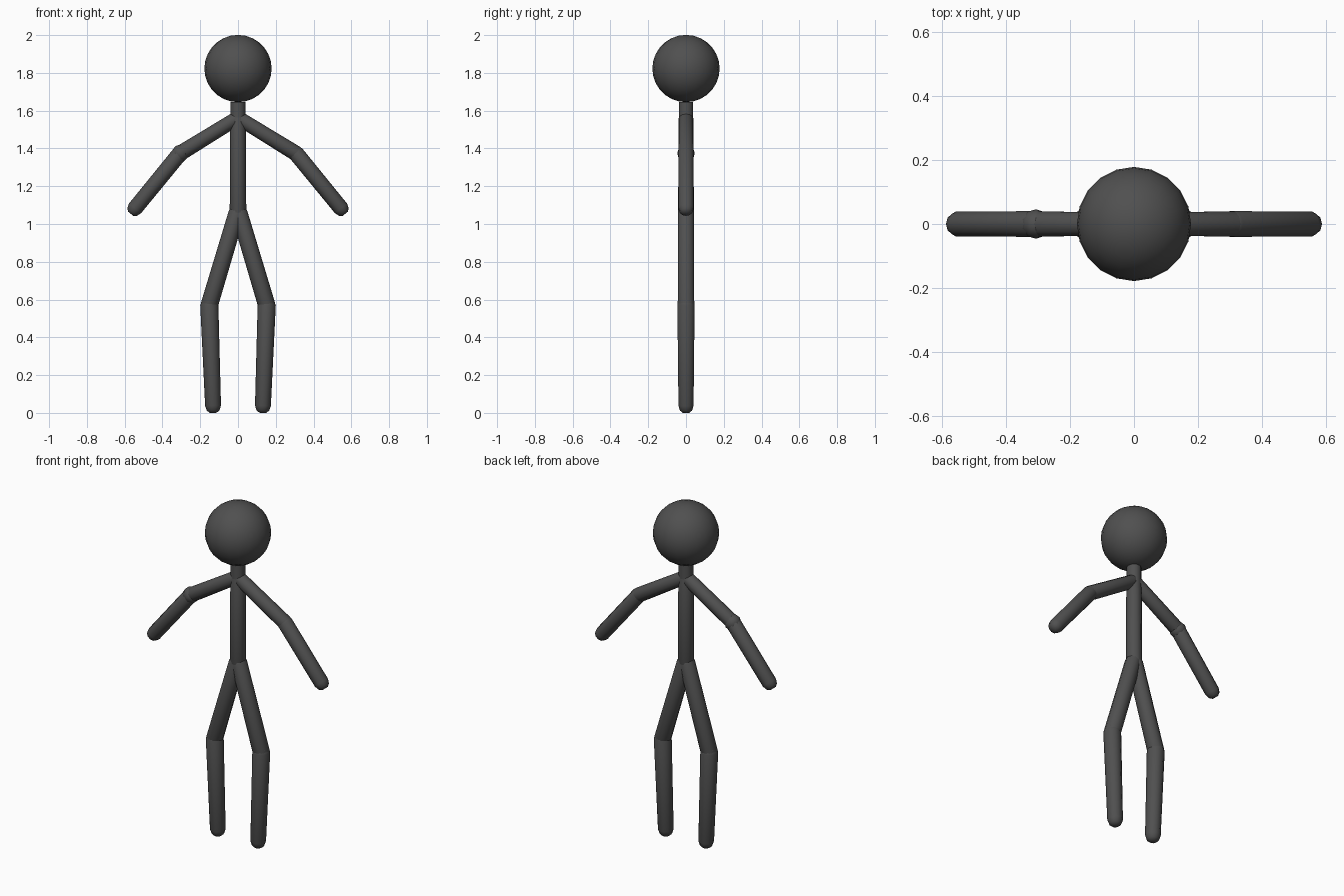
import bpy, bmesh, math
from mathutils import Vector

if "Cube" in bpy.data.objects:
    bpy.data.objects.remove(bpy.data.objects["Cube"])

charcoal = bpy.data.materials.new("charcoal")
charcoal.diffuse_color = (0.08, 0.08, 0.08, 1)
charcoal.use_nodes = True
charcoal.node_tree.nodes["Principled BSDF"].inputs["Base Color"].default_value = charcoal.diffuse_color


def finish(name, bm):
    bmesh.ops.recalc_face_normals(bm, faces=bm.faces)
    mesh = bpy.data.meshes.new(name)
    bm.to_mesh(mesh)
    bm.free()
    mesh.materials.append(charcoal)
    obj = bpy.data.objects.new(name, mesh)
    bpy.context.collection.objects.link(obj)
    bpy.context.view_layer.objects.active = obj
    obj.select_set(True)
    bpy.ops.object.shade_smooth_by_angle(angle=math.radians(50))
    obj.select_set(False)
    return obj


def limb(name, start, end, r0, r1, round0=True, round1=True, sides=10):
    """Tapered tube between two points, with rounded or flat ends."""
    a, b = Vector(start), Vector(end)
    axis = (b - a).normalized()
    side = Vector((0, 1, 0))
    other = axis.cross(side)
    # Rows of (distance along the axis, radius)
    rows = [(0, r0), ((b - a).length, r1)]
    if round0:
        rows = [(-r0 * 0.9, r0 * 0.42), (-r0 * 0.6, r0 * 0.8)] + rows
    if round1:
        length = (b - a).length
        rows += [(length + r1 * 0.6, r1 * 0.8), (length + r1 * 0.9, r1 * 0.42)]
    bm = bmesh.new()
    rings = []
    for d, r in rows:
        ring = []
        for i in range(sides):
            t = math.tau * (i + 0.5) / sides
            ring.append(bm.verts.new(a + axis * d + (side * math.cos(t) + other * math.sin(t)) * r))
        rings.append(ring)
    for low, high in zip(rings, rings[1:]):
        for i in range(sides):
            j = (i + 1) % sides
            bm.faces.new((low[i], low[j], high[j], high[i]))
    bm.faces.new(rings[0])
    bm.faces.new(rings[-1])
    return finish(name, bm)


def ball(name, centre, radius, segments, rings):
    bm = bmesh.new()
    bmesh.ops.create_uvsphere(bm, u_segments=segments, v_segments=rings, radius=radius)
    bmesh.ops.translate(bm, verts=bm.verts, vec=centre)
    return finish(name, bm)


# Head, neck and torso
ball("head", (0, 0, 1.823), 0.178, 20, 14)
limb("neck", (0, 0, 1.55), (0, 0, 1.645), 0.04, 0.04, False, False)
limb("torso", (0, 0, 1.05), (0, 0, 1.56), 0.044, 0.041)

# Arms and legs on both sides
for label, s in (("left", 1), ("right", -1)):
    elbow = (s * 0.308, 0, 1.373)
    knee = (s * 0.152, 0, 0.57)
    limb(label + "_upper_arm", (s * 0.012, 0, 1.555), elbow, 0.038, 0.041)
    limb(label + "_forearm", elbow, (s * 0.545, 0, 1.083), 0.042, 0.041)
    limb(label + "_thigh", (s * 0.006, 0, 1.06), knee, 0.044, 0.046)
    limb(label + "_shin", knee, (s * 0.132, 0, 0.038), 0.048, 0.042)

# Slightly raised elbow joint on one arm
ball("right_elbow", (-0.306, 0, 1.374), 0.046, 10, 6)
